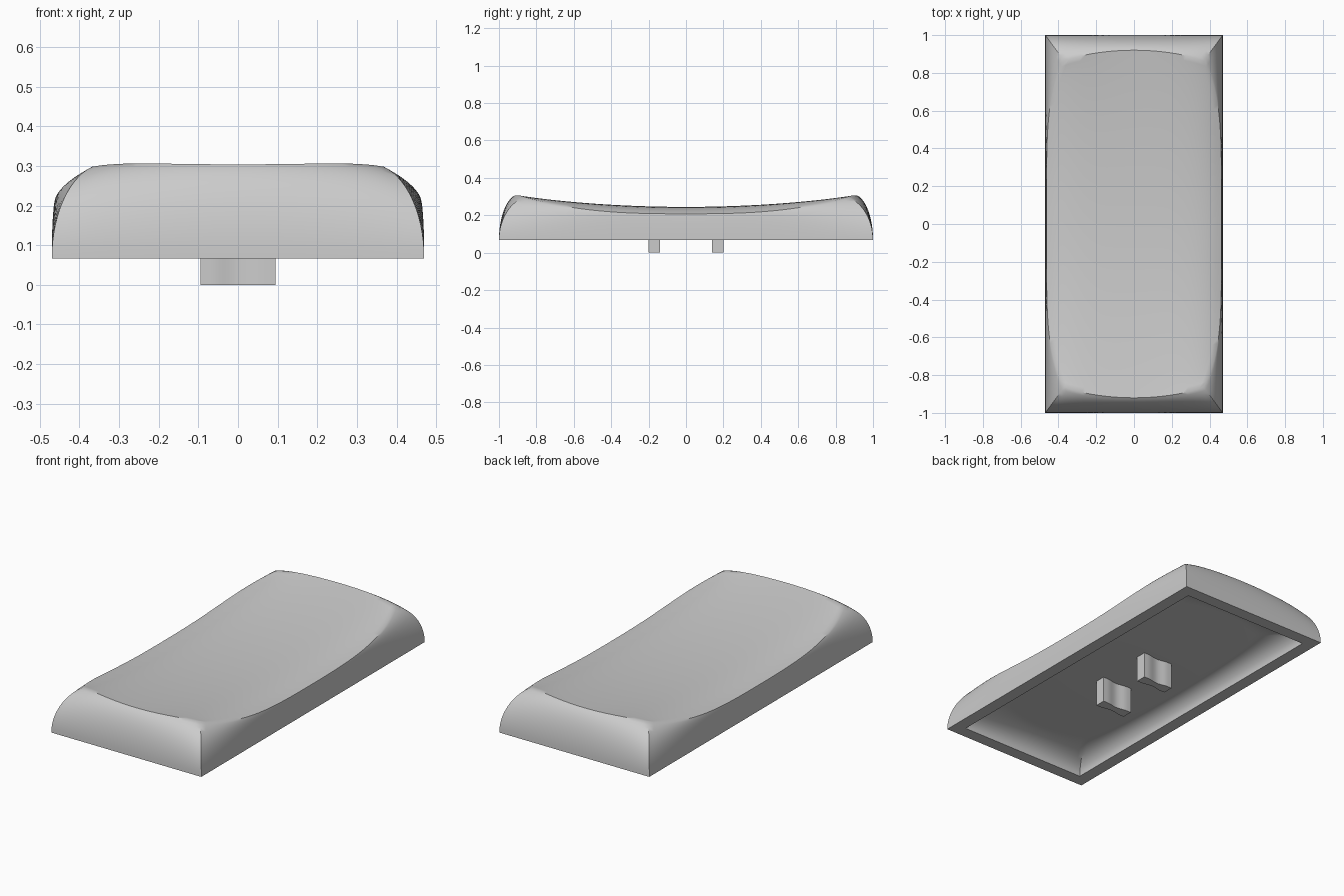
import bpy, bmesh, math

cube = bpy.data.objects.get("Cube")
if cube:
    bpy.data.objects.remove(cube, do_unlink=True)

mat = bpy.data.materials.new("light_grey_plastic")
mat.use_nodes = True
grey = (0.6, 0.6, 0.6, 1.0)
mat.diffuse_color = grey
mat.node_tree.nodes["Principled BSDF"].inputs["Base Color"].default_value = grey

NS, NT, STEPS = 32, 60, 14      # grid across, grid along, wall rings
HALF_X, HALF_Y, RIM_Z, WALL = 0.47, 1.0, 0.067, 0.07


def dish(s, t):
    """Scooped top surface; s and t run from -1 to 1."""
    a = abs(t)
    x = s * (0.463 - 0.095 * a ** 5)
    y = t * (0.92 - 0.05 * s ** 2 - 0.008 * s ** 8)
    middle = 0.245 + 0.059 * a ** 2
    crown = 0.008 * a ** 2
    edge = 0.208 + 0.09 * a ** 2.8
    return x, y, middle + crown * s ** 2 + (edge - middle - crown) * s ** 6


def ceiling(s, t):
    """Nearly flat roof of the cavity, with a bowed outline."""
    x = s * (0.31 - 0.04 * abs(t) ** 4)
    y = t * (0.79 - 0.06 * s ** 2)
    return x, y, 0.148 + 0.015 * t ** 2


def finish(bm, name):
    bmesh.ops.recalc_face_normals(bm, faces=bm.faces)
    mesh = bpy.data.meshes.new(name)
    bm.to_mesh(mesh)
    bm.free()
    mesh.materials.append(mat)
    obj = bpy.data.objects.new(name, mesh)
    bpy.context.collection.objects.link(obj)
    bpy.ops.object.select_all(action='DESELECT')
    obj.select_set(True)
    bpy.context.view_layer.objects.active = obj
    bpy.ops.object.shade_smooth_by_angle(angle=math.radians(35))


def bridge(bm, a, b):
    for i in range(len(a)):
        j = (i + 1) % len(a)
        bm.faces.new((a[i], a[j], b[j], b[i]))


def shell(bm, surface, half_x, half_y, sweep):
    """Surface patch with bulging walls down to the rim; returns the rim loop."""
    grid = {}
    for i in range(NS + 1):
        for j in range(NT + 1):
            grid[i, j] = bm.verts.new(surface(2 * i / NS - 1, 2 * j / NT - 1))
    for i in range(NS):
        for j in range(NT):
            bm.faces.new((grid[i, j], grid[i + 1, j],
                          grid[i + 1, j + 1], grid[i, j + 1]))
    # Perimeter of the grid, in order
    ring = [(i, 0) for i in range(NS)] + [(NS, j) for j in range(NT)]
    ring += [(NS - i, NT) for i in range(NS)] + [(0, NT - j) for j in range(NT)]
    top = [grid[k] for k in ring]
    loop = top
    for step in range(STEPS - 1, -1, -1):
        a = sweep * step / STEPS
        h = (1 - math.cos(a)) / (1 - math.cos(sweep))
        v = math.sin(a) / math.sin(sweep)
        lower = []
        for (i, j), vert in zip(ring, top):
            bx = (2 * i / NS - 1) * half_x
            by = (2 * j / NT - 1) * half_y
            lower.append(bm.verts.new((bx + (vert.co.x - bx) * h,
                                       by + (vert.co.y - by) * h,
                                       RIM_Z + (vert.co.z - RIM_Z) * v)))
        bridge(bm, loop, lower)
        loop = lower
    return loop


# Hollow cap: outer shell, filleted cavity and flat rim between them
bm = bmesh.new()
outer_rim = shell(bm, dish, HALF_X, HALF_Y, 1.3)
inner_rim = shell(bm, ceiling, HALF_X - WALL, HALF_Y - WALL, math.pi / 2)
bridge(bm, outer_rim, inner_rim)
finish(bm, "cap_body")


def stem(name, y):
    """Upright mounting prong with waisted broad faces."""
    bm = bmesh.new()
    half, thick, waist, n = 0.095, 0.03, 0.01, 16
    side = []
    for k in range(n + 1):
        x = half * (2 * k / n - 1)
        pinch = 0.5 + 0.5 * math.cos(math.pi * min(1, abs(x) / 0.07))
        side.append((x, thick - waist * pinch))
    outline = side + [(x, -w) for x, w in reversed(side)]
    low = [bm.verts.new((x, y + w, 0)) for x, w in outline]
    high = [bm.verts.new((x, y + w, 0.16)) for x, w in outline]
    bm.faces.new(low)
    bm.faces.new(high)
    bridge(bm, low, high)
    finish(bm, name)


# Pair of mounting prongs
for label, sign in (("front", -1), ("back", 1)):
    stem(label + "_stem", sign * 0.17)
